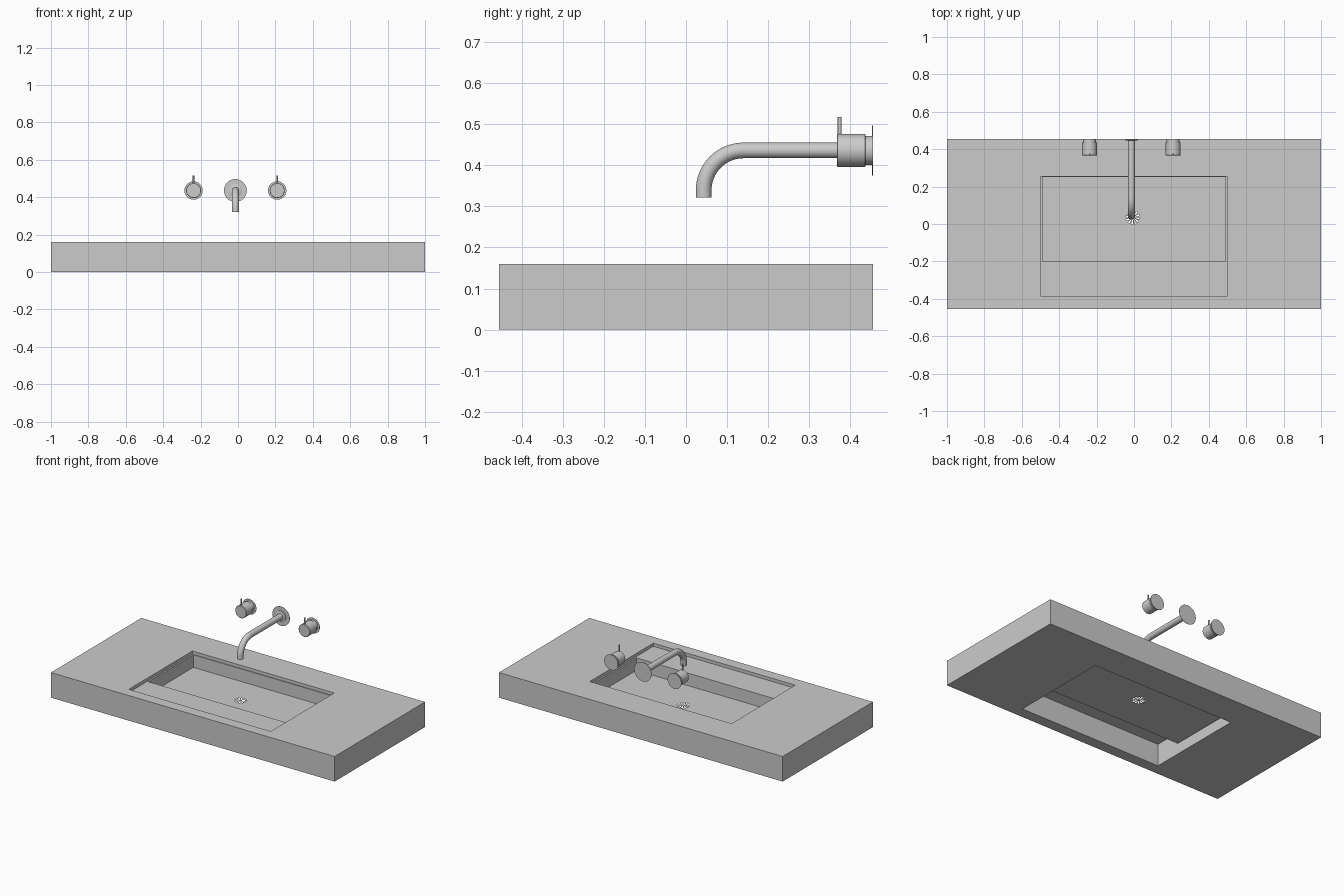
import bpy, bmesh
from math import sin, cos, pi

if "Cube" in bpy.data.objects:
    bpy.data.objects.remove(bpy.data.objects["Cube"])

def make(name, verts, faces, smooth=False):
    me = bpy.data.meshes.new(name)
    bm = bmesh.new()
    vs = [bm.verts.new(v) for v in verts]
    for f in faces:
        bm.faces.new([vs[i] for i in f])
    bmesh.ops.remove_doubles(bm, verts=bm.verts, dist=1e-5)
    if smooth:
        bmesh.ops.recalc_face_normals(bm, faces=bm.faces)
    bm.to_mesh(me)
    bm.free()
    ob = bpy.data.objects.new(name, me)
    bpy.context.collection.objects.link(ob)
    if smooth:
        bpy.ops.object.select_all(action='DESELECT')
        bpy.context.view_layer.objects.active = ob
        ob.select_set(True)
        bpy.ops.object.shade_smooth_by_angle(angle=0.6)
    return ob

def rect(x, y0, y1, z):
    return [(-x, y0, z), (x, y0, z), (x, y1, z), (-x, y1, z)]

def bridge(a, b, n):
    return [(a + i, a + (i + 1) % n, b + (i + 1) % n, b + i) for i in range(n)]

def loft(name, rings, caps=True):
    n = len(rings[0])
    faces = []
    for k in range(len(rings) - 1):
        faces += bridge(k * n, (k + 1) * n, n)
    if caps:
        faces += [tuple(range(n)), tuple(range((len(rings) - 1) * n, len(rings) * n))]
    return make(name, [v for r in rings for v in r], faces, True)

def lathe_y(name, x, z, profile, n=40):
    # profile of (radius, y), turned around an axis along y
    return loft(name, [[(x + r * cos(2 * pi * i / n), y, z + r * sin(2 * pi * i / n))
                        for i in range(n)] for r, y in profile])

# Countertop: slab with a rectangular well right through it
Y = 0.455
W0, W1 = -0.385, 0.255
loops = [rect(1, -Y, Y, 0), rect(1, -Y, Y, 0.16), rect(0.5, W0, W1, 0.16), rect(0.5, W0, W1, 0)]
make("countertop", [v for l in loops for v in l],
     bridge(0, 4, 4) + bridge(4, 8, 4) + bridge(8, 12, 4) + bridge(12, 0, 4))

# Basin: shallow ledge, then vertical walls
B0, B1 = -0.2, 0.25
loops = [rect(0.5, W0, W1, 0.14), rect(0.49, B0, B1, 0.14), rect(0.49, B0, B1, 0.06)]
make("basin_ledge_and_walls", [v for l in loops for v in l], bridge(0, 4, 4) + bridge(4, 8, 4))

# Basin floor with a round hole for the drain
DX, DY, DR, N = -0.006, 0.035, 0.04, 48
bm = bmesh.new()
for pts in (rect(0.49, B0, B1, 0.06),
            [(DX + DR * cos(2 * pi * i / N), DY + DR * sin(2 * pi * i / N), 0.06) for i in range(N)]):
    vs = [bm.verts.new(p) for p in pts]
    for i in range(len(vs)):
        bm.edges.new((vs[i], vs[(i + 1) % len(vs)]))
bmesh.ops.triangle_fill(bm, use_beauty=True, use_dissolve=False, edges=bm.edges[:], normal=(0, 0, 1))
for f in bm.faces:
    f.normal_update()
    if f.normal.z < 0:
        f.normal_flip()
me = bpy.data.meshes.new("basin_floor")
bm.to_mesh(me)
bm.free()
bpy.context.collection.objects.link(bpy.data.objects.new("basin_floor", me))

# Drain grate: hub and rim joined by spokes, open slots between
radii = [0.008, 0.037, DR]
verts = [(DX + r * cos(2 * pi * i / N), DY + r * sin(2 * pi * i / N), 0.06) for r in radii for i in range(N)]
faces = [tuple(range(N))]
for i in range(N):
    j = (i + 1) % N
    faces.append((N + i, 2 * N + i, 2 * N + j, N + j))
    if i % 4 < 2:
        faces.append((i, N + i, N + j, j))
make("drain_grate", verts, faces)

# Wall spout: horizontal pipe, quarter bend, short drop
SX, SZ, R, PR = -0.014, 0.436, 0.097, 0.019
path = [(Y, SZ, pi / 2)]
for k in range(17):
    a = pi / 2 + k * pi / 32
    path.append((0.14 + R * cos(a), SZ - R + R * sin(a), a))
path.append((0.14 - R, 0.322, pi))

def ring(p, r):
    y, z, a = p
    return [(SX + r * cos(t), y + r * sin(t) * cos(a), z + r * sin(t) * sin(a))
            for t in (2 * pi * i / 32 for i in range(32))]

end = path[-1]
inner = (end[0], end[1] + 0.015, pi)
loft("spout", [ring(p, PR) for p in path] + [ring(end, 0.016), ring(inner, 0.016)])
lathe_y("spout_wall_plate", SX, SZ, [(0.061, Y), (0.061, Y - 0.002)])
lathe_y("spout_collar", SX, SZ, [(0.034, Y), (0.034, Y - 0.006), (0.031, Y - 0.008)])

# Two wall taps, each with plate, neck, body and pin lever
for side, name in ((-1, "left"), (1, "right")):
    x = SX + side * 0.2235
    lathe_y(name + "_tap_plate", x, SZ, [(0.049, Y), (0.049, Y - 0.001)])
    lathe_y(name + "_tap_body", x, SZ,
            [(0.035, Y), (0.035, 0.437), (0.038, 0.437), (0.04, 0.435),
             (0.04, 0.369), (0.038, 0.367)])
    loft(name + "_tap_lever", [[(x + 0.0045 * cos(2 * pi * i / 16), 0.3735 + 0.0045 * sin(2 * pi * i / 16), z)
                                for i in range(16)] for z in (0.465, 0.517)])
